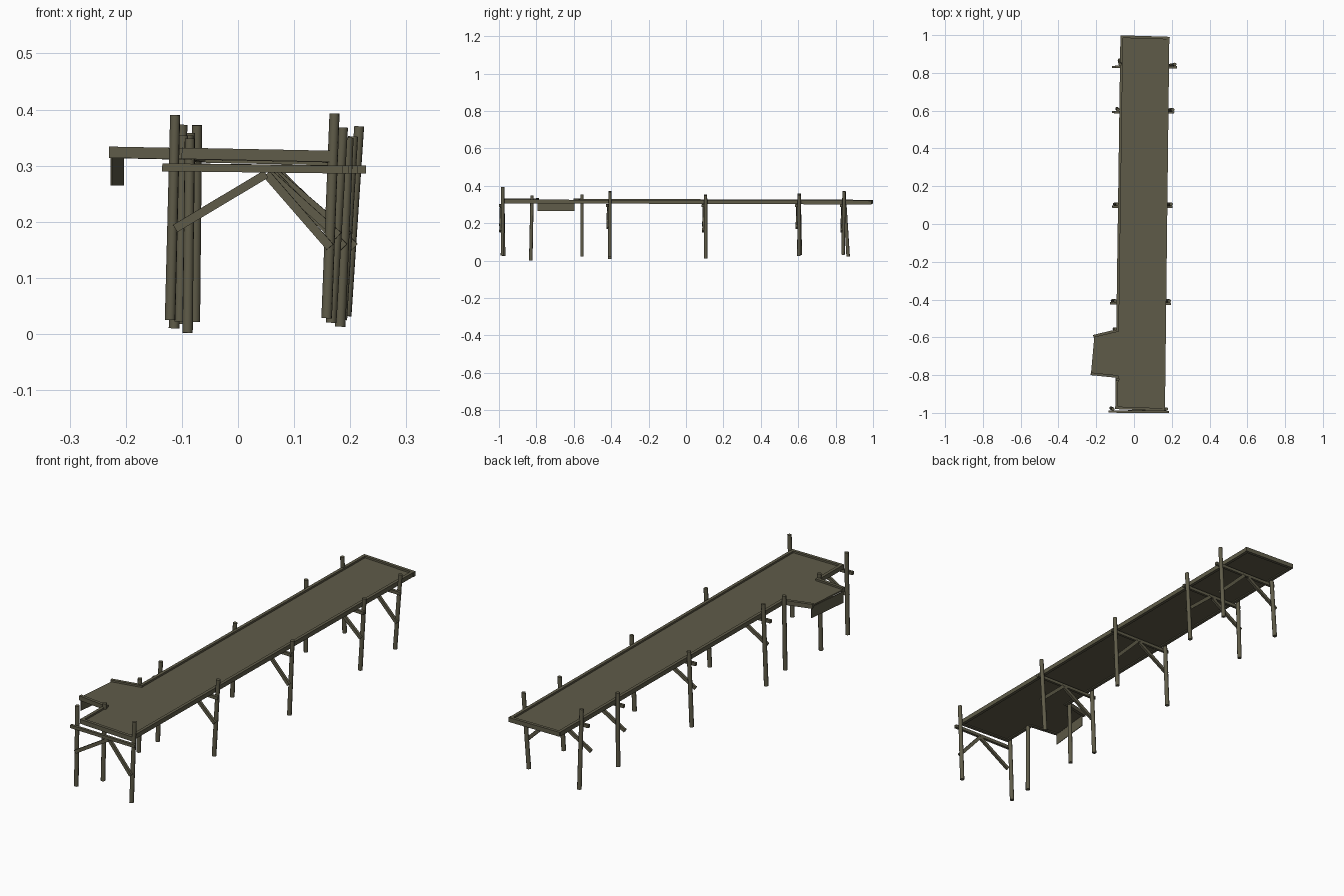
import bpy, bmesh
from mathutils import Vector

cube = bpy.data.objects.get("Cube")
if cube:
    bpy.data.objects.remove(cube, do_unlink=True)

# Weathered timber colour
wood = bpy.data.materials.new("weathered_wood")
wood.use_nodes = True
colour = (0.115, 0.106, 0.066, 1)
wood.diffuse_color = colour
bsdf = wood.node_tree.nodes["Principled BSDF"]
bsdf.inputs["Base Color"].default_value = colour
bsdf.inputs["Roughness"].default_value = 0.9


def make(name, bm):
    bmesh.ops.recalc_face_normals(bm, faces=bm.faces)
    mesh = bpy.data.meshes.new(name)
    bm.to_mesh(mesh)
    bm.free()
    mesh.materials.append(wood)
    obj = bpy.data.objects.new(name, mesh)
    bpy.context.collection.objects.link(obj)
    return obj


def post(name, top, bottom, r=0.0095):
    """Round pile between two points."""
    a, b = Vector(top), Vector(bottom)
    bm = bmesh.new()
    bmesh.ops.create_cone(bm, cap_ends=True, segments=10, radius1=r, radius2=r * 0.95,
                          depth=(a - b).length)
    for f in bm.faces:
        f.smooth = len(f.verts) == 4
    obj = make(name, bm)
    obj.rotation_euler = (a - b).to_track_quat('Z', 'Y').to_euler()
    obj.location = (a + b) / 2


def beam(name, a, b, w=0.014, h=0.02):
    """Square timber between two points, w across and h upright."""
    a, b = Vector(a), Vector(b)
    along = (b - a).normalized()
    side = along.cross(Vector((0, 0, 1))).normalized() * w / 2
    up = side.cross(along).normalized() * h / 2
    bm = bmesh.new()
    rings = [[bm.verts.new(p + side * s + up * t)
              for s, t in ((-1, -1), (1, -1), (1, 1), (-1, 1))] for p in (a, b)]
    bm.faces.new(rings[0])
    bm.faces.new(rings[1])
    for i in range(4):
        j = (i + 1) % 4
        bm.faces.new((rings[0][i], rings[0][j], rings[1][j], rings[1][i]))
    make(name, bm)


def on_deck(x, y, lift=0.0):
    """The walkway leans and sinks a little."""
    return Vector((x, y, 0.317 - 0.02 * x - 0.003 * y + lift))


# Walkway floor with the side landing
outline = [(-0.092, -0.975), (0.157, -0.985), (0.18, 0.985), (-0.065, 0.99),
           (-0.087, -0.565), (-0.21, -0.595), (-0.228, -0.795), (-0.091, -0.81)]
bm = bmesh.new()
floor = bm.faces.new([bm.verts.new(on_deck(x, y, -0.005)) for x, y in outline])
extruded = bmesh.ops.extrude_face_region(bm, geom=[floor])
for v in extruded["geom"]:
    if isinstance(v, bmesh.types.BMVert):
        v.co.z += 0.007
bmesh.ops.triangulate(bm, faces=[f for f in bm.faces if len(f.verts) > 4])
make("walkway_floor", bm)

# Raised rim around the walkway
rims = {
    "right_rim": ((0.157, -0.985), (0.18, 0.985)),
    "left_rim_long": ((-0.087, -0.56), (-0.065, 0.995)),
    "left_rim_short": ((-0.092, -0.975), (-0.09, -0.805)),
    "front_rim": ((-0.1, -0.973), (0.166, -0.983)),
    "back_rim": ((-0.071, 0.992), (0.189, 0.984)),
    "landing_front_rim": ((-0.229, -0.793), (-0.084, -0.808)),
    "landing_back_rim": ((-0.215, -0.594), (-0.08, -0.562)),
}
for name, (a, b) in rims.items():
    beam(name, on_deck(*a), on_deck(*b))

# Hanging board on the outer edge of the landing
beam("landing_board", (-0.226, -0.795, 0.29), (-0.205, -0.597, 0.29), w=0.003, h=0.05)

# Supporting frames: y, left (top x, top z, foot x, foot z), right likewise,
# crossbeam ends, lean of the feet along y
frames = [
    (-0.98, (-0.112, 0.39, -0.121, 0.025), (0.172, 0.393, 0.158, 0.028), (-0.135, 0.186), 0.005),
    (-0.407, (-0.099, 0.373, -0.114, 0.01), (0.187, 0.368, 0.166, 0.02), (-0.128, 0.197), 0.0),
    (0.105, (-0.088, 0.354, -0.102, 0.018), (0.197, 0.35, 0.182, 0.013), (-0.115, 0.203), 0.0),
    (0.605, (-0.085, 0.358, -0.09, 0.03), (0.205, 0.352, 0.185, 0.025), (-0.107, 0.213), 0.006),
    (0.845, (-0.073, 0.372, -0.077, 0.022), (0.216, 0.37, 0.193, 0.032), (-0.1, 0.228), 0.022),
]
for i, (y, left, right, ends, lean) in enumerate(frames, 1):
    for side, (tx, tz, fx, fz), foot_lean in (("left", left, lean), ("right", right, -lean / 4)):
        post(f"frame_{i}_{side}_post", (tx, y, tz), (fx, y + foot_lean, fz))
    by = y - 0.013
    beam(f"frame_{i}_crossbeam", (ends[0], by, 0.297), (ends[1], by - 0.002, 0.293), 0.012, 0.014)
    # Diagonal braces meeting under the walkway
    beam(f"frame_{i}_left_brace", (-0.112, by, 0.188), (0.05, by + 0.003, 0.285), 0.011, 0.015)
    low = 0.155 if i % 2 else 0.175
    beam(f"frame_{i}_right_brace", (right[0] + 0.002 - 0.01, by, low),
         (0.045 + 0.006 * i, by + 0.006, 0.285), 0.011, 0.015)

# Extra piles holding the landing
post("landing_front_post", (-0.086, -0.823, 0.348), (-0.09, -0.83, 0.002))
post("landing_back_post", (-0.098, -0.556, 0.354), (-0.104, -0.556, 0.022))
